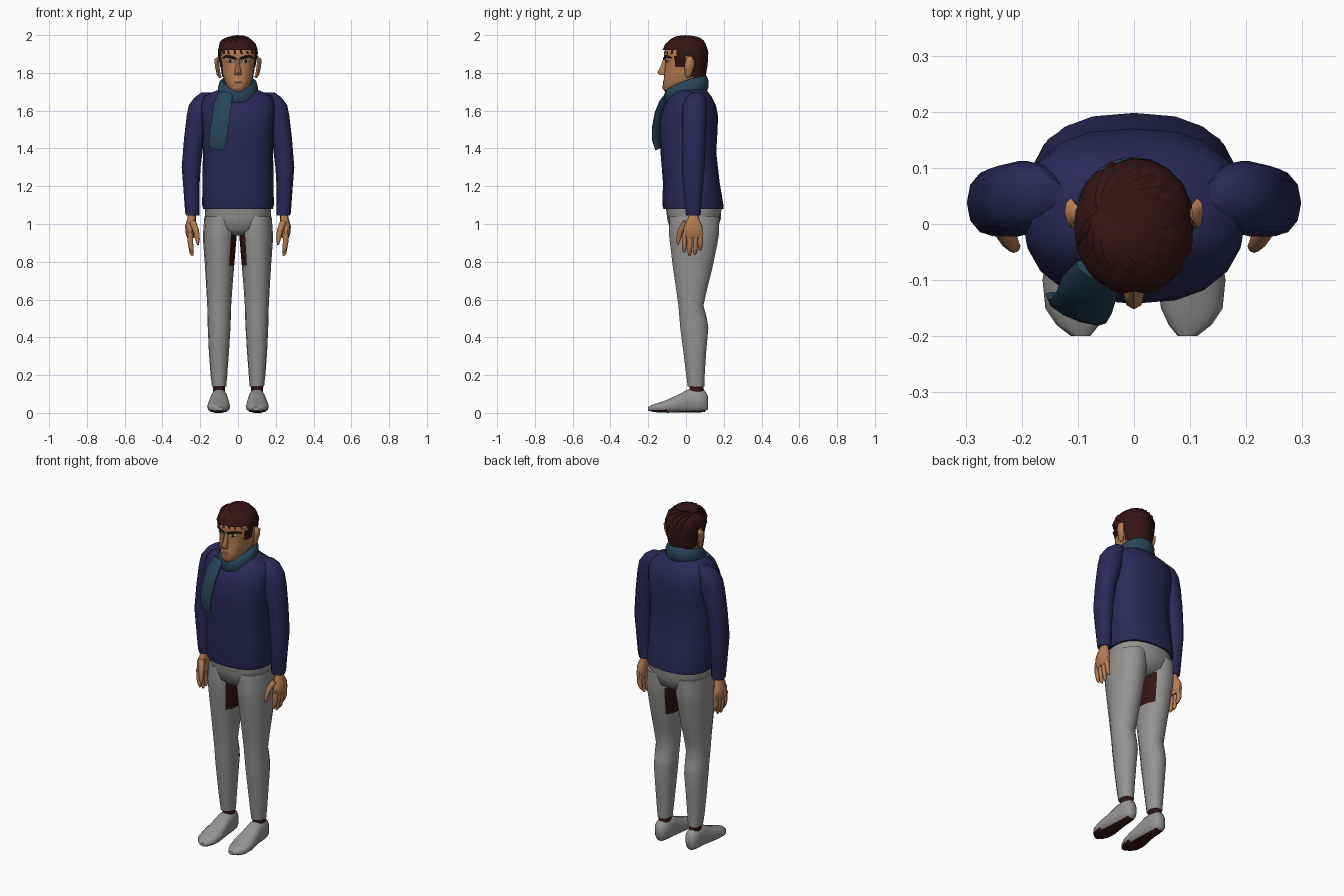
import bpy, bmesh, math, random
from mathutils import Vector

random.seed(4)


def material(name, r, g, b):
    m = bpy.data.materials.new(name)
    m.diffuse_color = (r, g, b, 1)
    return m


NAVY = material("navy wool", 0.022, 0.022, 0.095)
GREY = material("grey cloth", 0.30, 0.295, 0.29)
SKIN = material("skin", 0.46, 0.20, 0.085)
BROWN = material("dark brown", 0.035, 0.007, 0.007)
TEAL = material("teal scarf", 0.02, 0.06, 0.10)
BLACK = material("black", 0.006, 0.006, 0.006)
WHITE = material("eye white", 0.5, 0.52, 0.48)
LIP = material("lip", 0.33, 0.12, 0.06)


def finish(name, bm, mats, mirror=False, rule=None, drop=None, angle=50):
    """Turn a bmesh into a smooth shaded object; rule(face) gives the material slot."""
    bmesh.ops.recalc_face_normals(bm, faces=bm.faces)
    if drop:
        bad = [f for f in bm.faces if drop(f.calc_center_median())]
        bmesh.ops.delete(bm, geom=bad, context='FACES')
    for f in bm.faces:
        f.smooth = True
        if rule:
            f.material_index = rule(f)
    me = bpy.data.meshes.new(name)
    bm.to_mesh(me)
    bm.free()
    for m in mats:
        me.materials.append(m)
    me.set_sharp_from_angle(angle=math.radians(angle))
    ob = bpy.data.objects.new(name, me)
    bpy.context.collection.objects.link(ob)
    if mirror:
        ob.modifiers.new("mirror", 'MIRROR').use_mirror_merge = False
    return ob


def loft(name, rings, mats, closed=False, **kw):
    """Skin a list of equal rings of points, with end caps unless closed."""
    bm = bmesh.new()
    vs = [[bm.verts.new(p) for p in r] for r in rings]
    n = len(vs[0])
    pairs = list(zip(vs, vs[1:])) + ([(vs[-1], vs[0])] if closed else [])
    for a, b in pairs:
        for i in range(n):
            j = (i + 1) % n
            bm.faces.new((a[i], a[j], b[j], b[i]))
    if not closed:
        bm.faces.new(vs[0])
        bm.faces.new(vs[-1])
    return finish(name, bm, mats, **kw)


def spow(v, p):
    return math.copysign(abs(v) ** p, v)


def stack(name, rows, mats, n=16, p=2.2, axis='z', jag=0.0, **kw):
    """Rounded sections. Row: level, then low/high of the two other axes (y,x) or (z,x)."""
    rings = []
    jags = [1 + random.uniform(-jag, jag) for _ in range(n)]
    for lv, a0, a1, x0, x1 in rows:
        ring = []
        for i in range(n):
            t = 2 * math.pi * i / n
            x = (x0 + x1) / 2 + (x1 - x0) / 2 * spow(math.cos(t), 2 / p) * jags[i]
            a = (a0 + a1) / 2 + (a1 - a0) / 2 * spow(math.sin(t), 2 / p) * jags[i]
            ring.append((x, a, lv) if axis == 'z' else (x, lv, a))
        rings.append(ring)
    return loft(name, rings, mats, **kw)


def sweep(name, pts, radii, ref, mats, n=8, closed=False, **kw):
    """Oval tube along pts; radii are (along ref, across) for each point."""
    P = [Vector(q) for q in pts]
    rings = []
    for i, q in enumerate(P):
        if closed:
            t = P[(i + 1) % len(P)] - P[i - 1]
        else:
            t = P[min(i + 1, len(P) - 1)] - P[max(i - 1, 0)]
        t.normalize()
        a = Vector(ref)
        a = (a - t * a.dot(t)).normalized()
        b = t.cross(a)
        ra, rb = radii[i]
        rings.append([q + a * ra * math.cos(2 * math.pi * k / n) + b * rb * math.sin(2 * math.pi * k / n)
                      for k in range(n)])
    return loft(name, rings, mats, closed=closed, **kw)


def sym(z, y0, y1, h):
    return (z, y0, y1, -h, h)


# sweater body and sleeves
stack("sweater", [sym(1.08, -.12, .198, .185), sym(1.10, -.125, .198, .19), sym(1.22, -.122, .178, .188),
                  sym(1.38, -.135, .16, .186), sym(1.48, -.142, .166, .19), sym(1.57, -.138, .17, .197),
                  sym(1.63, -.115, .158, .20), sym(1.675, -.085, .135, .185), sym(1.70, -.07, .115, .13),
                  sym(1.72, -.06, .10, .08)], [NAVY], n=20, p=2.5)
stack("sleeve", [(1.045, .0, .075, .204, .275), (1.06, -.002, .078, .203, .28), (1.20, -.015, .09, .204, .29),
                 (1.30, -.022, .098, .198, .298), (1.45, -.022, .105, .18, .286), (1.57, -.022, .112, .14, .272),
                 (1.63, -.018, .112, .12, .26), (1.67, .0, .105, .12, .23), (1.695, .03, .085, .13, .195)],
      [NAVY], n=12, mirror=True)

# hands
stack("palm", [(1.07, .012, .065, .222, .262), (1.03, .008, .07, .222, .268), (.99, -.012, .088, .225, .28),
               (.95, -.018, .094, .23, .278), (.925, -.012, .092, .232, .268)], [SKIN], n=10, mirror=True)
for i, (y, tip) in enumerate([(-.008, .85), (.021, .832), (.05, .836), (.077, .86)]):
    sweep("finger", [(.252, y, .95), (.252, y, .90), (.245, y - .002, tip + .015), (.241, y - .003, tip)],
          [(.014, .016), (.014, .014), (.011, .011), (.005, .005)], (0, 1, 0), [SKIN], mirror=True)
sweep("thumb", [(.24, .0, 1.01), (.222, -.028, .965), (.214, -.04, .92), (.212, -.043, .89)],
      [(.018, .018), (.017, .016), (.012, .012), (.005, .005)], (0, 1, 0), [SKIN], mirror=True)

# trousers: hips and legs with a dark inner thigh patch
stack("hips", [sym(.94, -.05, .12, .06), sym(.97, -.085, .165, .14), sym(1.03, -.10, .185, .176),
               sym(1.10, -.108, .188, .172)], [GREY], n=20, p=2.4)
stack("trouser_leg", [(.14, .008, .098, .062, .138), (.20, .0, .10, .057, .145), (.32, -.015, .108, .048, .154),
                      (.45, -.032, .12, .04, .16), (.50, -.036, .112, .038, .161), (.57, -.042, .094, .036, .163),
                      (.66, -.055, .115, .03, .168), (.78, -.073, .145, .02, .175), (.90, -.088, .17, .01, .184),
                      (.95, -.094, .178, .006, .185), (1.04, -.09, .18, .01, .178)], [GREY, BROWN],
      n=14, mirror=True,
      rule=lambda f: int(f.normal.x < -.85 and .78 < f.calc_center_median().z < .95))

# socks and shoes with dark soles
stack("sock", [(.10, .018, .095, .068, .132), (.15, .018, .093, .068, .132)], [BROWN], n=12, mirror=True)
stack("shoe", [(.117, .02, .085, .08, .12), (.10, .004, .12, .066, .136), (.06, 0, .13, .058, .142),
               (.01, 0, .125, .055, .145), (-.04, 0, .098, .048, .154), (-.10, 0, .07, .042, .163),
               (-.15, .002, .052, .048, .158), (-.18, .006, .043, .062, .138), (-.20, .012, .032, .078, .112)],
      [GREY, BROWN], n=14, p=2.5, axis='y', mirror=True, rule=lambda f: int(f.normal.z < -.75))

# head, nose and ears
stack("head", [sym(1.62, -.045, .08, .06), sym(1.69, -.06, .08, .06), sym(1.70, -.112, .06, .04),
               sym(1.72, -.126, .07, .056), sym(1.76, -.118, .085, .074), sym(1.80, -.116, .098, .083),
               sym(1.86, -.108, .104, .09), sym(1.89, -.117, .104, .092), sym(1.93, -.108, .098, .09),
               sym(1.97, -.07, .07, .06)], [SKIN], n=24, p=2.3)
stack("nose", [sym(1.875, -.12, -.10, .009), sym(1.83, -.136, -.10, .012), sym(1.803, -.152, -.10, .018),
               sym(1.788, -.138, -.10, .017)], [SKIN], n=8)
sweep("ear", [(.092, .01, 1.775), (.102, .012, 1.79), (.111, .018, 1.84), (.112, .022, 1.87), (.10, .02, 1.885)],
      [(.008, .006), (.018, .01), (.026, .012), (.024, .012), (.01, .006)], (0, 1, 0), [SKIN], mirror=True)

# face details
sweep("eyebrow", [(.012, -.117, 1.876), (.04, -.112, 1.884), (.062, -.10, 1.888), (.08, -.078, 1.88)],
      [(.006, .004), (.007, .004), (.006, .004), (.003, .003)], (0, 0, 1), [BLACK], mirror=True)
sweep("eye_white", [(.022, -.106, 1.862), (.042, -.104, 1.863), (.062, -.092, 1.863)],
      [(.003, .003), (.008, .004), (.003, .003)], (0, 0, 1), [WHITE], mirror=True)
sweep("iris", [(.034, -.107, 1.863), (.041, -.107, 1.863), (.048, -.104, 1.863)],
      [(.004, .003), (.008, .004), (.004, .003)], (0, 0, 1), [BLACK], mirror=True)
sweep("mouth", [(-.03, -.108, 1.75), (-.012, -.119, 1.752), (.012, -.119, 1.752), (.03, -.108, 1.75)],
      [(.002, .002), (.006, .004), (.006, .004), (.002, .002)], (0, 0, 1), [LIP])


# hair cap, cut away around the face and ears
def bare(c):
    if c.y > .03:
        return False
    if c.y > -.01:
        return c.z < 1.88
    if c.y > -.055:
        return c.z < 1.83
    return c.z < 1.91


stack("hair", [sym(1.73, -.09, .09, .07), sym(1.78, -.10, .102, .084), sym(1.83, -.11, .111, .092),
               sym(1.86, -.115, .114, .098), sym(1.89, -.123, .115, .103), sym(1.92, -.123, .114, .105),
               sym(1.955, -.108, .10, .094), sym(1.98, -.07, .068, .066), sym(1.992, -.025, .025, .025)],
      [BROWN], n=36, p=2.15, jag=.03, drop=bare)

# hair locks fanning from the parting
for k in range(15):
    t = math.radians(-155 + k * 19)
    end = Vector((.106 * math.cos(t), .117 * math.sin(t)))
    start = Vector((-.06, .02))
    path, rad = [], []
    for s in range(7):
        u = s / 6
        q = start.lerp(end, u)
        r = min(math.hypot(q.x / .106, q.y / .117), .985)
        path.append((q.x, q.y, 1.868 + .125 * (1 - r ** 2.5) ** .4))
        w = math.sin(math.pi * (.12 + .8 * u))
        rad.append((.007 * w, .02 * w))
    sweep("hair_lock", path, rad, (0, .02, 1), [BROWN], n=6)

# scarf: loop round the neck, higher at the back, and a hanging end
loop = []
for k in range(20):
    t = 2 * math.pi * k / 20
    loop.append((.082 * math.cos(t), .003 + .092 * math.sin(t), 1.708 + .034 * math.sin(t)))
sweep("scarf_loop", loop, [(.05, .026)] * 20, (0, 0, 1), [TEAL], n=10, closed=True)
sweep("scarf_end", [(-.065, -.085, 1.69), (-.08, -.115, 1.645), (-.088, -.138, 1.59), (-.098, -.155, 1.51),
                    (-.107, -.155, 1.45), (-.112, -.142, 1.40)],
      [(.042, .018), (.052, .02), (.053, .018), (.053, .016), (.052, .015), (.05, .012)],
      (.9, -.4, 0), [TEAL], n=10)
